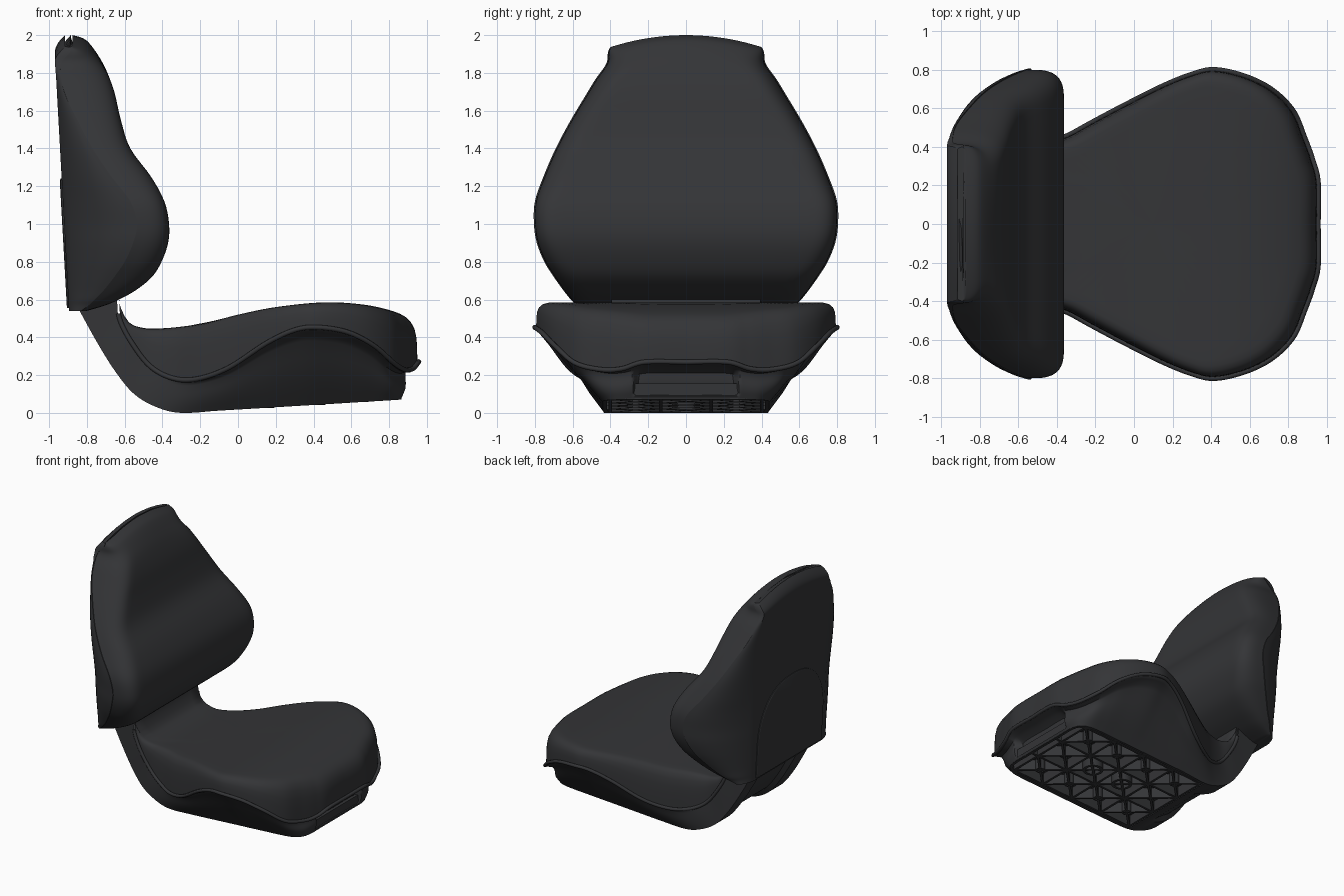
import bpy, bmesh, math
from mathutils import Vector

if "Cube" in bpy.data.objects:
    bpy.data.objects.remove(bpy.data.objects["Cube"])

DARK = bpy.data.materials.new("black_vinyl")
DARK.diffuse_color = (0.034, 0.035, 0.038, 1)
DARK.use_nodes = True
DARK.node_tree.nodes["Principled BSDF"].inputs["Base Color"].default_value = DARK.diffuse_color


def finish(name, bm, angle=40):
    bmesh.ops.remove_doubles(bm, verts=bm.verts, dist=1e-5)
    bmesh.ops.recalc_face_normals(bm, faces=bm.faces)
    me = bpy.data.meshes.new(name)
    bm.to_mesh(me)
    bm.free()
    ob = bpy.data.objects.new(name, me)
    bpy.context.collection.objects.link(ob)
    me.materials.append(DARK)
    bpy.ops.object.select_all(action='DESELECT')
    ob.select_set(True)
    bpy.context.view_layer.objects.active = ob
    bpy.ops.object.shade_smooth_by_angle(angle=math.radians(angle))
    return ob


def loft(name, rings, closed=True, caps=False, angle=40):
    bm = bmesh.new()
    vs = [[bm.verts.new(p) for p in r] for r in rings]
    n = len(vs[0])
    for a, b in zip(vs, vs[1:]):
        for i in range(n if closed else n - 1):
            j = (i + 1) % n
            bm.faces.new((a[i], a[j], b[j], b[i]))
    if caps:
        bm.faces.new(vs[0])
        bm.faces.new(vs[-1])
    return finish(name, bm, angle)


def spline(rows, n):
    """Catmull-Rom through rows of numbers, n samples per segment."""
    out = []
    for i in range(len(rows) - 1):
        p0, p1 = rows[max(i - 1, 0)], rows[i]
        p2, p3 = rows[i + 1], rows[min(i + 2, len(rows) - 1)]
        for k in range(n):
            t = k / n
            out.append([0.5 * (2 * b + (c - a) * t + (2 * a - 5 * b + 4 * c - d) * t * t
                               + (3 * b - a - 3 * c + d) * t ** 3)
                        for a, b, c, d in zip(p0, p1, p2, p3)])
    return out + [list(rows[-1])]


def step(a, b, x):
    t = min(max((x - a) / (b - a), 0), 1)
    return t * t * (3 - 2 * t)


def lookup(table, x):
    for (x0, z0), (x1, z1) in zip(table, table[1:]):
        if x <= x1:
            return z0 + (z1 - z0) * max(0, (x - x0) / (x1 - x0))
    return table[-1][1]


# ---- Backrest: height, front x, seam x, half width
BACK = [(.54, -.80, -.83, .55), (.57, -.70, -.79, .58), (.60, -.63, -.76, .61),
        (.65, -.54, -.71, .65), (.72, -.455, -.655, .70), (.80, -.405, -.60, .75),
        (.90, -.37, -.555, .79), (1.0, -.365, -.535, .805), (1.12, -.39, -.57, .80),
        (1.25, -.46, -.67, .755), (1.40, -.57, -.77, .69), (1.55, -.62, -.85, .61),
        (1.70, -.655, -.92, .52), (1.82, -.70, -.94, .45), (1.90, -.745, -.935, .42),
        (1.96, -.79, -.90, .415), (1.985, -.825, -.885, .41), (2.0, -.875, -.885, .40)]


def back_x(z):
    return -.895 - .055 * (z - .54) + .06 * max(0, (z - 1.9) / .1) ** 2


def mirror_ring(half, z):
    # crown the top edge while mirroring the half section
    ring = half + [(x, -y) for x, y in reversed(half)]
    drop = step(1.75, 2.0, z)
    return [(x, y, z - .07 * drop * min(1, (y / .42) ** 2)) for x, y in ring]


cushion, shell = [], []
for z, xf, xs, w in spline(BACK, 4):
    wc, ry = w - .006, .16
    half = [(xf, f * (wc - ry)) for f in (.05, .25, .5, .75)]
    for k in range(13):
        a = math.pi / 2 * (1 - k / 12)
        half.append((xs + (xf - xs) * abs(math.sin(a)) ** .65,
                     wc - ry + ry * abs(math.cos(a)) ** .65))
    half += [(xs - .004, wc - .02), (xs - .004, .2), (xs - .004, .02)]
    cushion.append(mirror_ring(half, z))
    xb, hb = back_x(z), min(.43, w - .012)
    c = (xb + .3 * (xs - xb), hb + .83 * (w - hb))
    half = [(xs, .02), (xs, .2), (xs, w - .03)]
    for k in range(11):
        t = k / 10
        half.append(tuple((1 - t) ** 2 * p + 2 * t * (1 - t) * q + t * t * r
                          for p, q, r in zip((xs, w), c, (xb, hb))))
    half += [(xb, hb * f) for f in (.75, .5, .25, .05)]
    shell.append(mirror_ring(half, z))
loft("backrest_cushion", cushion, caps=True)
loft("backrest_shell", shell, caps=True, angle=30)

# arched panel on the rear of the shell
arch = [(.41, .555)] + [(.41 * math.cos(math.pi * k / 32) ** .8, .82 + .42 * math.sin(math.pi * k / 32))
                        for k in range(16)] + [(0, 1.24)]
arch += [(-y, z) for y, z in reversed(arch[:-1])]
loft("backrest_rear_panel",
     [[(back_x(z) - d, y * s, .56 + (z - .56) * s) for y, z in arch]
      for d, s in ((-.01, 1), (.006, 1), (.01, .985))], caps=True, angle=25)

# ---- Seat: half outline from rear to front, seam x y z, then bottom edge x y z
SEAT = [(-.64, .40, .60, -.86, .38, .58), (-.63, .40, .50, -.75, .39, .38),
        (-.57, .41, .38, -.65, .40, .22), (-.47, .42, .25, -.55, .41, .10),
        (-.35, .46, .185, -.43, .42, .03), (-.22, .53, .18, -.30, .43, 0),
        (-.05, .62, .24, -.10, .44, .012), (.15, .72, .37, .12, .44, .025),
        (.30, .78, .44, .30, .44, .036), (.42, .805, .455, .42, .44, .043),
        (.58, .77, .43, .55, .44, .051), (.72, .70, .36, .68, .44, .059),
        (.83, .59, .265, .78, .43, .065), (.89, .45, .23, .84, .39, .069),
        (.93, .34, .235, .86, .32, .07), (.96, .22, .27, .86, .22, .07),
        (.96, 0, .27, .86, 0, .07)]
half = [(Vector(r[:3]), Vector(r[3:])) for r in spline(SEAT, 8)]
flip = Vector((1, -1, 1))
rim = half + [(s * flip, b * flip) for s, b in reversed(half[:-1])]

# pan wall with a scoop under the lip and a hand recess at the front
walls = []
for t in (0, .05, .07, .12, .18, .3, .4, .5, .65, .8, .86, .9, 1):
    row = []
    for s, b in rim:
        p = s.lerp(b, t)
        k = 1 - .05 * step(-.4, 0, s.x) * step(.05, .12, t) * (1 - step(.12, .75, t))
        p = Vector((.1 + (p.x - .1) * k, p.y * k, p.z))
        if s.x > .8:
            p.x -= .06 * (1 - step(.25, .285, abs(p.y))) * step(.13, .24, t) * (1 - step(.8, .9, t))
        row.append(p)
    walls.append(row)
loft("seat_pan_wall", walls, closed=False)

# curved rear bracket with a centre channel
bracket = []
for s, b in half[:41]:
    row = []
    for f, d in ((1, 0), (.62, 0), (.56, .22), (-.56, .22), (-.62, 0), (-1, 0)):
        p = b.lerp(s, d * (1 - step(-.5, -.32, b.x)))
        row.append((p.x, b.y * f, p.z))
    bracket.append(row)
loft("rear_bracket", bracket, closed=False, angle=30)


# ribbed underside
def base(x):
    return .0603 * (x + .3)


loft("underside_plate", [[(b.x, b.y, base(b.x) + .08), (b.x, -b.y, base(b.x) + .08)]
                         for s, b in half[40:]], closed=False)
ribs = bmesh.new()


def rib(p, q, w=.009):
    d = Vector((q[0] - p[0], q[1] - p[1]))
    if d.length < 1e-4:
        return
    n = Vector((-d.y, d.x)).normalized() * w
    v = [ribs.verts.new((e[0] + n.x * sx, e[1] + n.y * sx, base(e[0]) + h))
         for h in (.002, .085) for e, sx in ((p, 1), (p, -1), (q, -1), (q, 1))]
    for f in ((0, 1, 2, 3), (7, 6, 5, 4), (0, 4, 5, 1), (1, 5, 6, 2), (2, 6, 7, 3), (3, 7, 4, 0)):
        ribs.faces.new([v[i] for i in f])


gx = [-.29 + .27 * i for i in range(5)]
gy = [-.4 + .2667 * i for i in range(4)]
for x in gx:
    rib((x, -.42), (x, .42))
for y in gy:
    rib((-.29, y), (.80 if abs(y) > .3 else .85, y))
for x0, x1 in zip(gx, gx[1:]):
    for y0, y1 in zip(gy, gy[1:]):
        rib((x0, y0), (x1, y1))
        rib((x0, y1), (x1, y0))
edge = [b for s, b in rim[40:-40]][::4]
for p, q in zip(edge, edge[1:]):
    rib((p.x * .99, p.y * .975), (q.x * .99, q.y * .975), .012)
finish("underside_ribs", ribs, 20)


def hub(x, y, r):
    rings = []
    for k, h in ((1, .085), (1, 0), (.72, 0), (.72, .085)):
        rings.append([(x + r * k * math.cos(a), y + r * k * math.sin(a), base(x) + h)
                      for a in (math.tau * i / 24 for i in range(24))])
    loft("underside_hub", rings)


for x in (gx[1] + .135, gx[2] + .135):
    hub(x, 0, .075)
for x0 in gx[:4]:
    for y in (-.267, .267):
        hub(x0 + .135, y, .035)

# seat cushion
TOP = [[p[0], p[1]] for p in spline([(-.64, .60), (-.62, .54), (-.58, .48), (-.52, .452), (-.42, .445),
                                     (-.2, .47), (0, .52), (.2, .56), (.45, .585), (.65, .575),
                                     (.8, .545), (.9, .505), (.96, .47)], 6)]
loop = [s for s, b in rim] + [Vector((-.64, -.40 + .1 * i, .60)) for i in range(1, 8)]
pad = []
for k, f in ((.985, -.05), (.985, .1), (.984, .35), (.98, .6), (.968, .8), (.945, .93), (.915, .985),
             (.88, 1), (.8, 1), (.65, 1), (.5, 1), (.3, 1), (.1, 1), (.001, 1)):
    row = []
    for s in loop:
        x, y = .1 + (s.x - .1) * k, s.y * k
        row.append((x, y, s.z + (lookup(TOP, x) - s.z) * f))
    pad.append(row)
loft("seat_cushion", pad, angle=60)

# piping along the seam
path = [s for s, b in rim[6:-6]]
tube = []
for i, p in enumerate(path):
    t = (path[min(i + 1, len(path) - 1)] - path[max(i - 1, 0)]).normalized()
    u = t.cross(Vector((0, 0, 1))).normalized()
    v = u.cross(t)
    tube.append([p * .995 + (u * math.cos(a) + v * math.sin(a)) * .013
                 for a in (math.tau * k / 8 for k in range(8))])
loft("seat_piping", tube, caps=True, angle=60)
